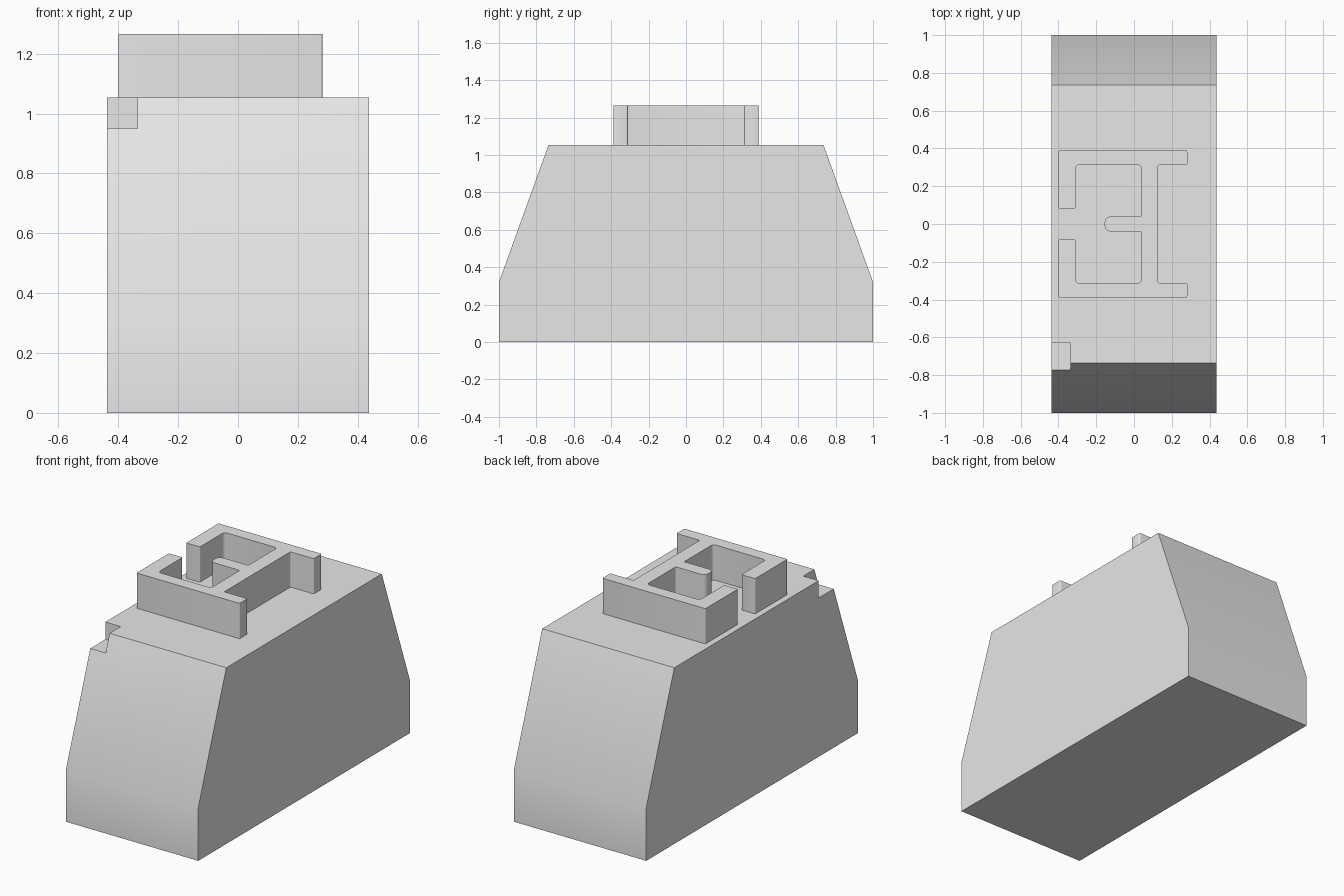
import bpy, bmesh, math
from mathutils import Vector

old = bpy.data.objects.get("Cube")
if old:
    bpy.data.objects.remove(old, do_unlink=True)

grey = bpy.data.materials.new("light_grey")
grey.use_nodes = True
grey.diffuse_color = (0.8, 0.8, 0.8, 1)
grey.node_tree.nodes["Principled BSDF"].inputs["Base Color"].default_value = (0.8, 0.8, 0.8, 1)

HALF_W, TOP, RIDGE_TOP = 0.437, 1.054, 1.265


def extrude(name, points, direction):
    """Solid from a flat outline pushed along a direction."""
    bm = bmesh.new()
    face = bm.faces.new([bm.verts.new(p) for p in points])
    ext = bmesh.ops.extrude_face_region(bm, geom=[face])
    moved = [g for g in ext["geom"] if isinstance(g, bmesh.types.BMVert)]
    bmesh.ops.translate(bm, verts=moved, vec=direction)
    bmesh.ops.recalc_face_normals(bm, faces=bm.faces[:])
    mesh = bpy.data.meshes.new(name)
    bm.to_mesh(mesh)
    bm.free()
    obj = bpy.data.objects.new(name, mesh)
    bpy.context.collection.objects.link(obj)
    mesh.materials.append(grey)
    return obj


def activate(obj):
    bpy.ops.object.select_all(action="DESELECT")
    obj.select_set(True)
    bpy.context.view_layer.objects.active = obj


def rounded(corners, steps=4):
    """Replace each (x, y, radius) corner by a short curve."""
    out = []
    for i, (x, y, r) in enumerate(corners):
        c = Vector((x, y))
        before = Vector(corners[i - 1][:2]) - c
        after = Vector(corners[(i + 1) % len(corners)][:2]) - c
        u, v = before.normalized(), after.normalized()
        centre = c + (u + v) * r
        for k in range(steps + 1):
            a = k / steps * math.pi / 2
            out.append(centre - v * r * math.cos(a) - u * r * math.sin(a))
    return out


# Tapered body
half = [(1, 0), (1, 0.32), (0.735, TOP)]
profile = half + [(-y, z) for y, z in reversed(half)]
body = extrude("body", [(-HALF_W, y, z) for y, z in profile], (2 * HALF_W, 0, 0))

# Corner notch in the top front edge
floor = [(-0.6, -0.9), (-0.335, -0.9), (-0.335, -0.63), (-0.6, -0.63)]
cutter = extrude("notch_cutter", [(x, y, 0.95) for x, y in floor], (0, 0, 0.3))
cutter.hide_render = True
activate(body)
mod = body.modifiers.new("notch", "BOOLEAN")
mod.operation, mod.object, mod.solver = "DIFFERENCE", cutter, "EXACT"
bpy.ops.object.modifier_apply(modifier=mod.name)
bpy.data.objects.remove(cutter, do_unlink=True)

# Raised ridge: symmetric front to back, so only half the outline is listed
S, M, L = 0.006, 0.02, 0.03
back = [(-0.155, 0.04, L), (0.04, 0.04, S), (0.04, 0.313, M), (-0.31, 0.313, M),
        (-0.31, 0.082, S), (-0.4, 0.082, S), (-0.4, 0.388, S), (0.282, 0.388, S),
        (0.282, 0.313, S), (0.128, 0.313, S)]
outline = back + [(x, -y, r) for x, y, r in reversed(back)]
ridge = extrude("raised_ridge", [(p.x, p.y, TOP - 0.01) for p in rounded(outline)],
                (0, 0, RIDGE_TOP - TOP + 0.01))

for obj in (body, ridge):
    activate(obj)
    bpy.ops.object.shade_smooth_by_angle(angle=math.radians(30))
